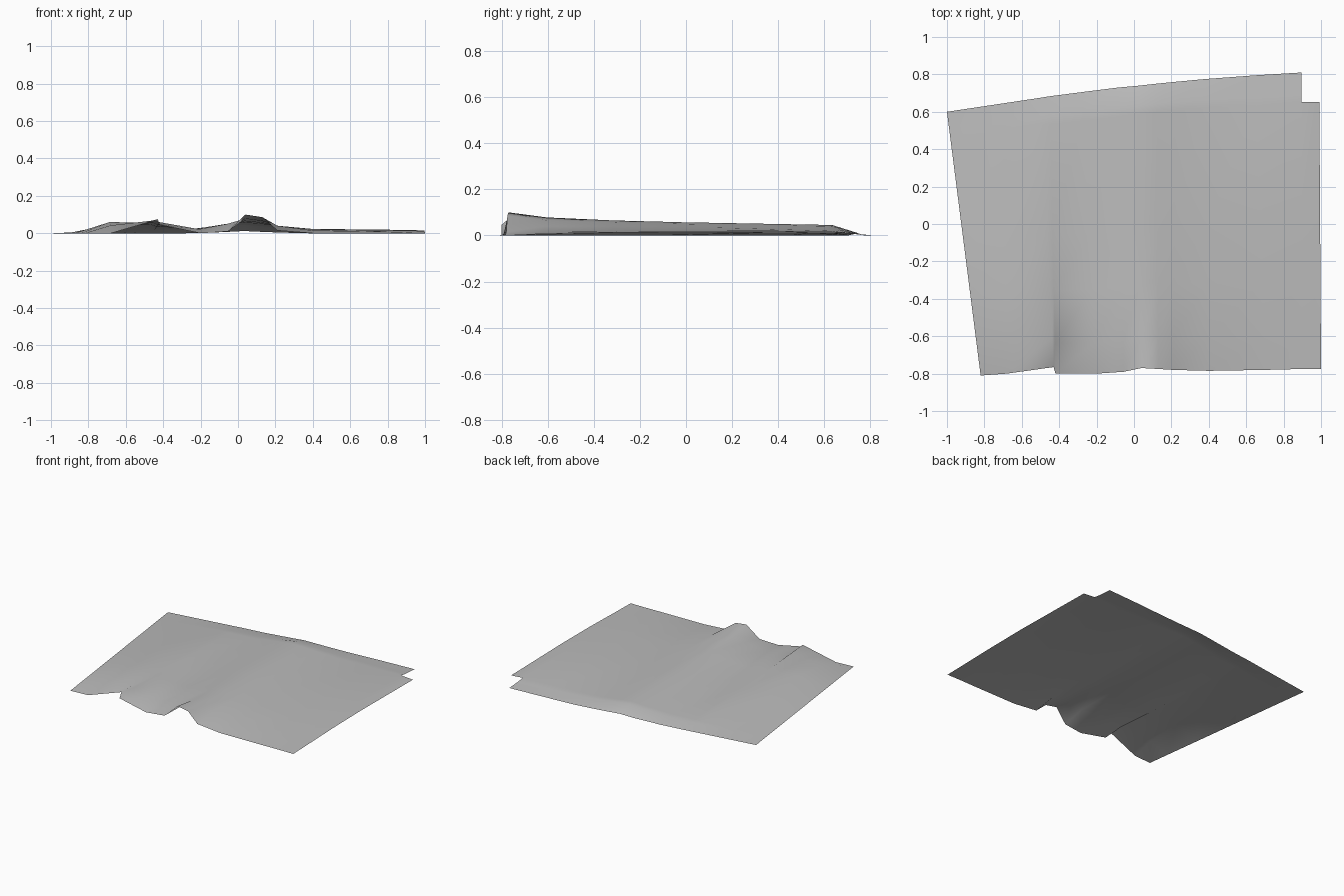
import bpy
import bmesh
from mathutils import Vector

default_cube = bpy.data.objects.get("Cube")
if default_cube:
    bpy.data.objects.remove(default_cube, do_unlink=True)


def make_material(name, shade):
    """One flat grey material for the whole cloth."""
    material = bpy.data.materials.new(name)
    material.use_nodes = True
    colour = (shade, shade, shade, 1)
    material.diffuse_color = colour
    shader = material.node_tree.nodes["Principled BSDF"]
    shader.inputs["Base Color"].default_value = colour
    shader.inputs["Roughness"].default_value = 0.9
    return material


# Front hem of the cloth, one point per lengthwise column
front_hem = [(-.82, -.81), (-.68, -.8), (-.43, -.765), (-.42, -.8), (-.2, -.8),
             (-.055, -.79), (.04, -.77), (.13, -.775), (.21, -.78), (.4, -.785),
             (.7, -.78), (.9, -.775), (1, -.775)]

# Back hem, paired with the same columns
back_hem = [(-1, .6), (-.7, .645), (-.5, .675), (-.45, .683), (-.28, .705),
            (-.08, .73), (.03, .74), (.12, .75), (.22, .76), (.38, .775),
            (.65, .795), (.895, .81), (.99, .81)]

# Fold heights in thousandths, keyed by the fraction from front to back
fold_heights = {
    0: [0, 0, 76, 46, 0, 10, 100, 86, 15, 0, 0, 0, 0],
    .11: [0, 42, 70, 60, 22, 50, 78, 66, 40, 15, 10, 6, 4],
    .3: [0, 60, 55, 45, 24, 50, 65, 56, 40, 22, 18, 15, 12],
    .5: [0, 45, 45, 36, 24, 45, 57, 50, 38, 24, 20, 18, 15],
    .9: [0, 15, 20, 20, 20, 35, 46, 40, 30, 20, 18, 15, 8],
    .93: [0, 10, 15, 15, 18, 33, 45, 38, 28, 18, 12, 8, 0],
    1: [0, 0, 0, 0, 0, 6, 12, 8, 4, 0, 0, 0, 0],
}
notch_start = .9


def build_cloth(name, material):
    """Loft the cloth between its hems and leave the back corner notched."""
    bm = bmesh.new()
    rows = []
    for fraction, heights in fold_heights.items():
        row = []
        for front, back, height in zip(front_hem, back_hem, heights):
            point = Vector(front).lerp(Vector(back), fraction)
            row.append(bm.verts.new((point.x, point.y, height / 1000)))
        rows.append(row)

    fractions = list(fold_heights)
    last_column = len(front_hem) - 2
    for index, (near, far) in enumerate(zip(rows, rows[1:])):
        for column in range(last_column + 1):
            # The last column stops short to form the notch
            if column == last_column and fractions[index] >= notch_start:
                continue
            bm.faces.new((near[column], near[column + 1],
                          far[column + 1], far[column]))

    # Drop the points left unused by the notch
    loose = [vert for vert in bm.verts if not vert.link_faces]
    bmesh.ops.delete(bm, geom=loose, context="VERTS")
    for face in bm.faces:
        face.smooth = True

    mesh = bpy.data.meshes.new(name)
    bm.to_mesh(mesh)
    bm.free()
    mesh.materials.append(material)
    cloth = bpy.data.objects.new(name, mesh)
    bpy.context.collection.objects.link(cloth)
    return cloth


build_cloth("rumpled_cloth", make_material("cloth_grey", .5))
